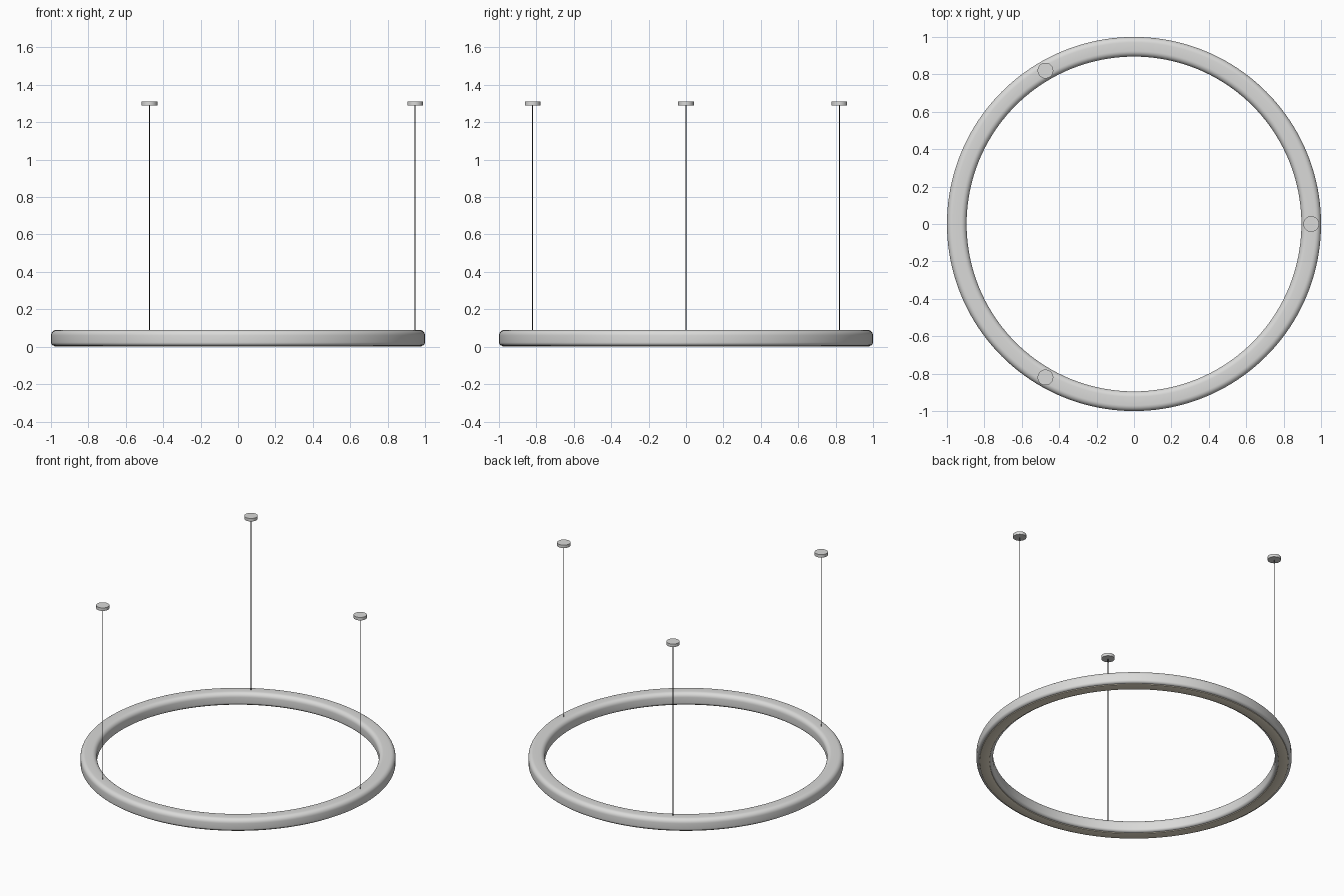
import bpy, bmesh, math

if "Cube" in bpy.data.objects:
    bpy.data.objects.remove(bpy.data.objects["Cube"])

def mat(name, col):
    m = bpy.data.materials.new(name)
    m.diffuse_color = (*col, 1)
    m.use_nodes = True
    m.node_tree.nodes["Principled BSDF"].inputs["Base Color"].default_value = m.diffuse_color
    return m

METAL = mat("satin_grey_metal", (0.70, 0.70, 0.69))
GLOW = mat("warm_white_diffuser", (0.90, 0.82, 0.66))
CABLE = mat("dark_cable", (0.06, 0.06, 0.06))

def rounded_rect(r0, r1, z0, z1, rad_top, rad_bot, n=6):
    """Cross-section in (radius, height) with rounded corners."""
    pts = []
    corners = [(r1, z0, -90, -1, 1, rad_bot), (r1, z1, 0, -1, -1, rad_top),
               (r0, z1, 90, 1, -1, rad_top), (r0, z0, 180, 1, 1, rad_bot)]
    for r, z, a0, sr, sz, rad in corners:
        for i in range(n + 1):
            a = math.radians(a0 + 90 * i / n)
            pts.append((r + sr * rad + rad * math.cos(a), z + sz * rad + rad * math.sin(a)))
    return pts

def finish(name, bm, material, loc=(0, 0, 0)):
    bmesh.ops.recalc_face_normals(bm, faces=bm.faces)
    me = bpy.data.meshes.new(name)
    bm.to_mesh(me)
    bm.free()
    ob = bpy.data.objects.new(name, me)
    ob.location = loc
    bpy.context.collection.objects.link(ob)
    me.materials.append(material)
    bpy.ops.object.select_all(action='DESELECT')
    ob.select_set(True)
    bpy.context.view_layer.objects.active = ob
    bpy.ops.object.shade_smooth_by_angle(angle=math.radians(35))
    return ob

def sweep_ring(name, profile, material, steps=160):
    bm = bmesh.new()
    rows = []
    for s in range(steps):
        a = 2 * math.pi * s / steps
        rows.append([bm.verts.new((r * math.cos(a), r * math.sin(a), z)) for r, z in profile])
    n = len(profile)
    for s in range(steps):
        p, q = rows[s], rows[(s + 1) % steps]
        for i in range(n):
            bm.faces.new((p[i], q[i], q[(i + 1) % n], p[(i + 1) % n]))
    return finish(name, bm, material)

def cylinder(name, radius, z0, z1, x, y, material, sides):
    bm = bmesh.new()
    bmesh.ops.create_cone(bm, cap_ends=True, segments=sides, radius1=radius,
                          radius2=radius, depth=z1 - z0)
    return finish(name, bm, material, (x, y, (z0 + z1) / 2))

# Ring housing and the light strip beneath it
sweep_ring("ring_housing", rounded_rect(0.895, 1.0, 0.005, 0.09, 0.03, 0.018), METAL)
sweep_ring("light_diffuser", rounded_rect(0.915, 0.98, 0.0, 0.02, 0.002, 0.002, 2), GLOW)

# Three suspension cables, each with a ceiling cup
for i in range(3):
    a = 2 * math.pi * i / 3
    x, y = 0.947 * math.cos(a), 0.947 * math.sin(a)
    cylinder(f"cable_{i + 1}", 0.0022, 0.085, 1.295, x, y, CABLE, 12)
    cylinder(f"ceiling_cup_{i + 1}", 0.042, 1.29, 1.311, x, y, METAL, 48)
